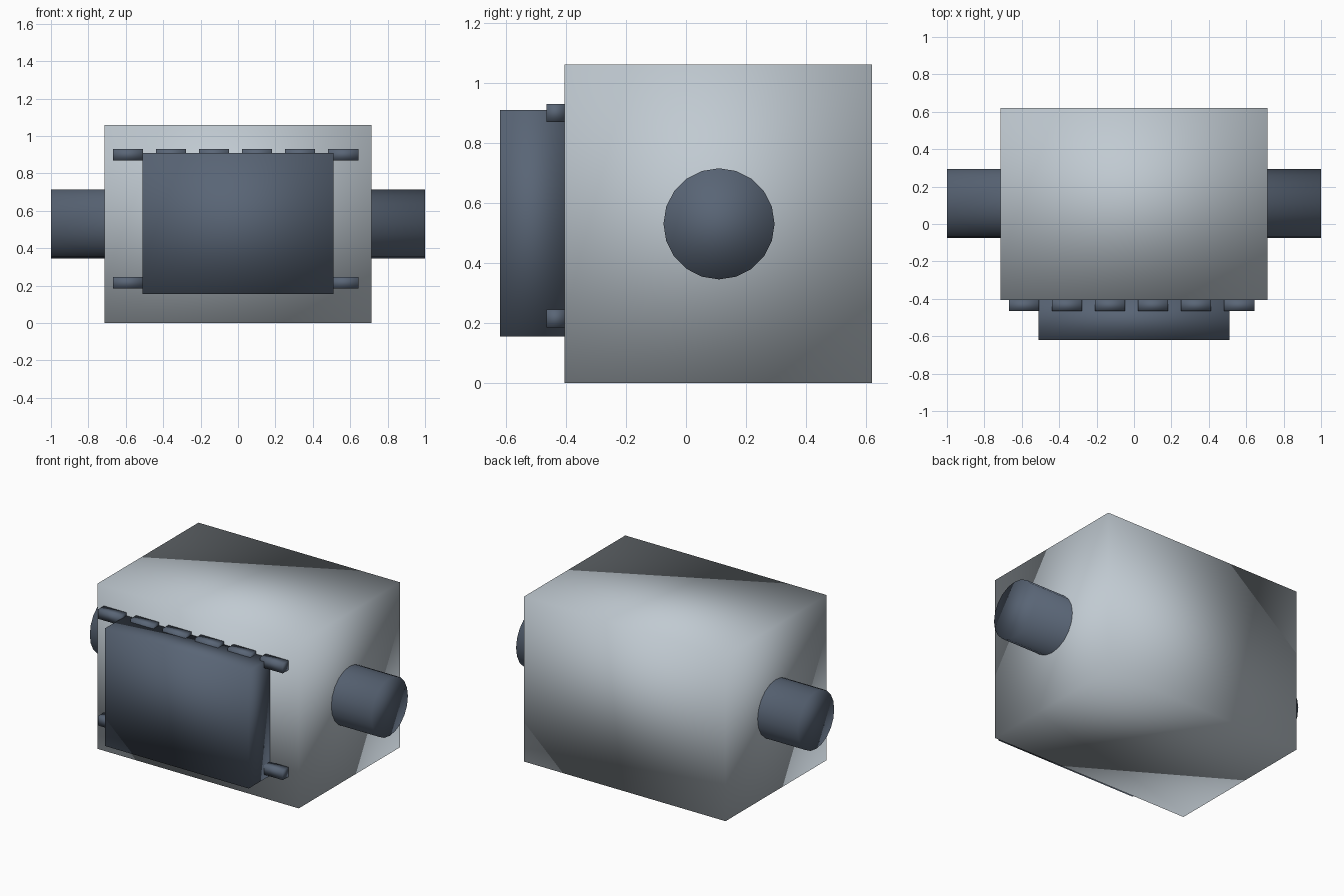
import bpy
import math
from mathutils import Matrix

default = bpy.data.objects.get("Cube")
if default:
    bpy.data.objects.remove(default, do_unlink=True)


def material(name, rgb):
    mat = bpy.data.materials.new(name)
    mat.use_nodes = True
    mat.diffuse_color = (*rgb, 1)
    mat.node_tree.nodes["Principled BSDF"].inputs["Base Color"].default_value = (*rgb, 1)
    return mat


light_grey = material("light grey", (0.53, 0.59, 0.64))
slate = material("dark slate", (0.10, 0.13, 0.18))


def finish(name, mat):
    obj = bpy.context.object
    obj.name = obj.data.name = name
    obj.data.materials.append(mat)
    # Soft normals run over every edge, corners included
    obj.data.shade_smooth()
    return obj


def box(name, low, high, mat):
    bpy.ops.mesh.primitive_cube_add(size=1)
    obj = finish(name, mat)
    size = [b - a for a, b in zip(low, high)]
    centre = [(a + b) / 2 for a, b in zip(low, high)]
    obj.data.transform(Matrix.Translation(centre) @ Matrix.Diagonal((*size, 1)))
    return obj


front = -0.405

# Main block and the thick plate on its front
box("body", (-0.715, front, 0), (0.715, 0.62, 1.06), light_grey)
box("front_plate", (-0.51, -0.62, 0.155), (0.51, front, 0.91), slate)

# Axle running through the body and out of both sides
bpy.ops.mesh.primitive_cylinder_add(vertices=20, radius=0.185, depth=2)
axle = finish("axle", slate)
axle.data.transform(Matrix.Translation((0, 0.11, 0.53)) @ Matrix.Rotation(math.pi / 2, 4, "Y"))

# Rows of short lugs along the top and bottom of the plate
for row, z in (("lower", 0.215), ("upper", 0.90)):
    for i in range(6):
        x = -0.588 + 0.23 * i
        box(f"{row}_lug_{i + 1}", (x - 0.081, -0.465, z - 0.03),
            (x + 0.081, front, z + 0.03), slate)
